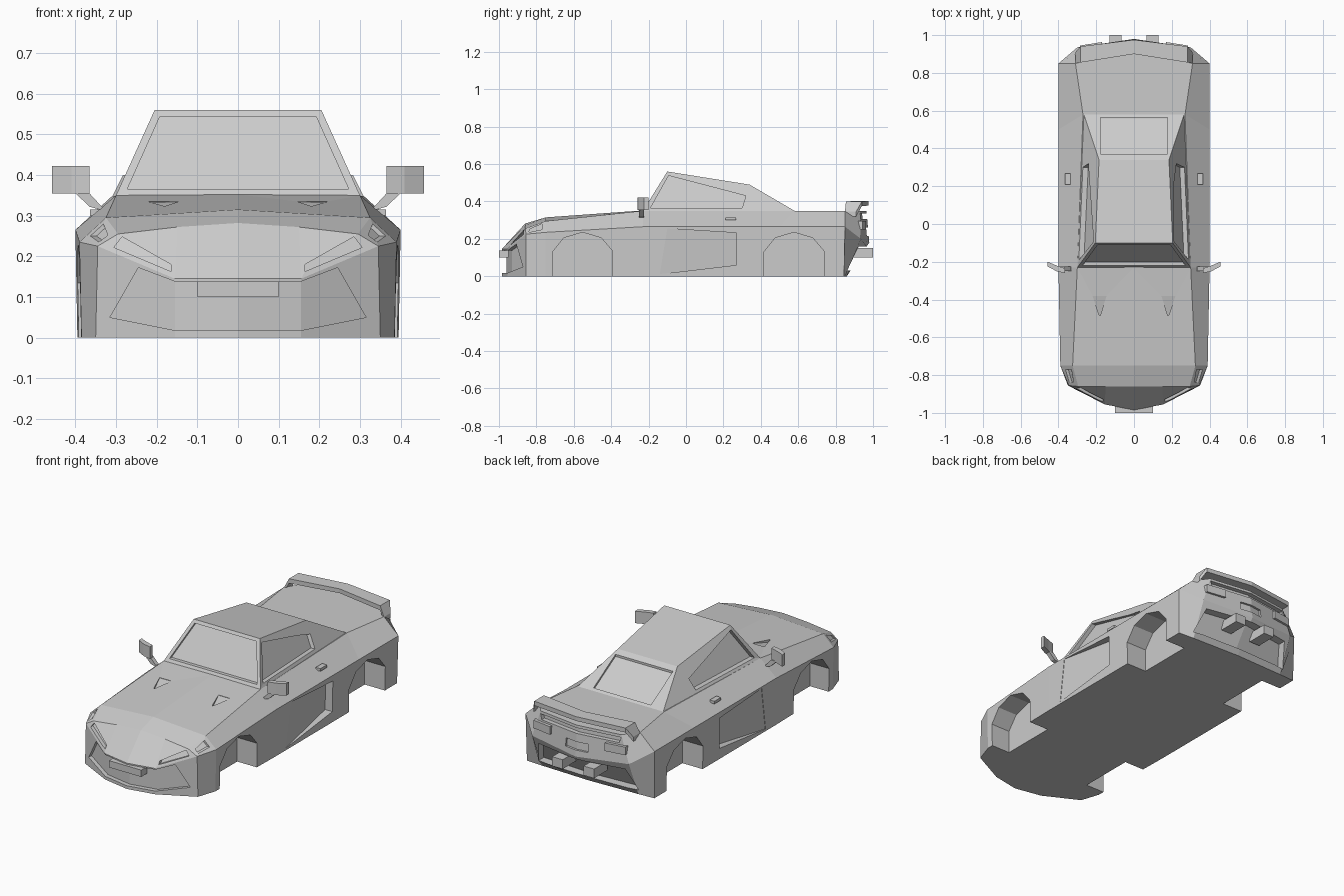
import bpy, bmesh
from mathutils import Vector

if "Cube" in bpy.data.objects:
    bpy.data.objects.remove(bpy.data.objects["Cube"])


def mesh(name, verts, faces, mirror=False):
    bm = bmesh.new()
    vs = [bm.verts.new(v) for v in verts]
    for f in faces:
        bm.faces.new([vs[i] for i in f])
    if mirror:
        bmesh.ops.mirror(bm, geom=bm.verts[:] + bm.edges[:] + bm.faces[:],
                         axis='X', merge_dist=0.0005)
    bmesh.ops.recalc_face_normals(bm, faces=bm.faces[:])
    me = bpy.data.meshes.new(name)
    bm.to_mesh(me)
    bm.free()
    ob = bpy.data.objects.new(name, me)
    bpy.context.collection.objects.link(ob)
    return ob


def loft(name, sections, mirror=False):
    """Closed skin over equal-length sections."""
    n, m = len(sections[0]), len(sections)
    faces = [(r * n + i, r * n + (i + 1) % n, (r + 1) * n + (i + 1) % n, (r + 1) * n + i)
             for r in range(m - 1) for i in range(n)]
    faces += [tuple(range(n)), tuple(range((m - 1) * n, m * n))]
    return mesh(name, [v for s in sections for v in s], faces, mirror)


def box(name, x, y, z, mirror=False):
    return loft(name, [[(a, y[0], z[0]), (a, y[1], z[0]), (a, y[1], z[1]), (a, y[0], z[1])]
                       for a in x], mirror)


def subtract(target, cutter):
    cutter.hide_render = True
    mod = target.modifiers.new("cut", 'BOOLEAN')
    mod.object, mod.solver = cutter, 'EXACT'
    bpy.context.view_layer.objects.active = target
    bpy.ops.object.modifier_apply(modifier=mod.name)
    bpy.data.objects.remove(cutter)


VIEWS = {'front': (Vector((0, 1, 0)), lambda a, b: (a, -3, b)),
         'back': (Vector((0, -1, 0)), lambda a, b: (a, 3, b)),
         'right': (Vector((-1, 0, 0)), lambda a, b: (3, a, b)),
         'top': (Vector((0, 0, -1)), lambda a, b: (a, b, 3))}


def recess(target, view, strip, depths, mirror=False):
    """Project pairs of 2D points on to the surface and sink the strip between them."""
    bpy.context.view_layer.update()
    d, place = VIEWS[view]
    sections = []
    for (p, q), depth in zip(strip, depths):
        hits = [target.ray_cast(Vector(place(*k)), d) for k in (p, q)]
        if not all(h[0] for h in hits):
            return
        a, b = hits[0][1], hits[1][1]
        sections.append([a - d * .03, b - d * .03, b + d * depth, a + d * depth])
    subtract(target, loft("cutter", sections, mirror))


# Body shell: floor, shoulder and deck outlines of the right half, nose to tail
floor = [(0, -.985, 0), (.155, -.955, 0), (.35, -.855, 0), (.385, -.75, 0), (.395, -.23, 0),
         (.395, .5, 0), (.395, .845, 0), (.3, .85, 0), (0, .86, 0)]
shoulder = [(0, -.985, .145), (.155, -.955, .145), (.345, -.855, .225), (.39, -.75, .235),
            (.4, -.23, .265), (.4, .5, .265), (.4, .85, .265), (.3, .935, .2), (0, .98, .18)]
deck = [(0, -.86, .282), (.15, -.86, .272), (.295, -.86, .255), (.325, -.75, .295),
        (.3, -.23, .35), (.27, .58, .35), (.31, .85, .348), (.25, .93, .35), (0, .965, .35)]
spine = [(0, -.75, .315), (0, -.23, .352), (0, .58, .35)]
quads = [(r + i, r + i + 1, r + i + 10, r + i + 9) for r in (0, 9) for i in range(8)]
body = mesh("body", floor + shoulder + deck + spine, quads + [
    tuple(range(9)), (18, 19, 20, 21, 27), (21, 22, 28, 27), (22, 23, 29, 28),
    (23, 24, 25, 26, 29)], mirror=True)

# Wheel arches
arch = [(-.16, -.1), (-.16, .13), (-.1, .205), (0, .235), (.1, .205), (.16, .135), (.16, -.1)]
for cy in (-.553, .577):
    subtract(body, loft("arch_cutter", [[(x, cy + y, z) for y, z in arch]
                                        for x in (.27, .5)], True))

# Grille, headlights, bonnet vents and side scoops
recess(body, 'front', [((-.315, .05), (-.245, .172)), ((-.155, .018), (-.155, .138)),
                       ((0, .018), (0, .138)), ((.155, .018), (.155, .138)),
                       ((.315, .05), (.245, .172))], [.025] * 5)
recess(body, 'front', [((.165, .163), (.165, .18)), ((.305, .222), (.285, .248))],
       [.02, .02], True)
recess(body, 'right', [((-.84, .235), (-.835, .252)), ((-.77, .25), (-.77, .28))],
       [.015, .015], True)
recess(body, 'top', [((.145, -.38), (.22, -.38)), ((.179, -.485), (.183, -.485))],
       [.002, .015], True)
recess(body, 'right', [((-.14, .012), (-.1, .255)), ((.27, .06), (.27, .232))],
       [.002, .045], True)

# Tail slot, plate recess and diffuser
for w0, w1, z0, z1, depth in ((.24, .25, .305, .335, .025), (.07, .07, .215, .26, .012),
                              (.31, .27, .03, .16, .045)):
    recess(body, 'back', [((-w0, z0), (-w1, z1)), ((0, z0), (0, z1)), ((w0, z0), (w1, z1))],
           [depth] * 3)

# Cabin with sunken windows
cabin = loft("cabin", [[(a, f, zf), (b, r, zr), (-b, r, zr), (-a, f, zf)]
                       for a, f, zf, b, r, zr in ((.3, -.23, .32, .265, .58, .32),
                                                  (.3, -.23, .35, .265, .58, .35),
                                                  (.205, -.1, .56, .185, .34, .49))])
recess(cabin, 'front', [((-.272, .366), (-.192, .544)), ((.272, .366), (.192, .544))],
       [.02, .02])
recess(cabin, 'top', [((-.178, .37), (-.178, .565)), ((.178, .37), (.178, .565))],
       [.012, .012])
recess(cabin, 'right', [((-.19, .365), (-.093, .538)), ((.3, .365), (.32, .43))],
       [.025, .025], True)

# Rear wing bridging the boot lid
loft("rear_wing", [[(x, f, b), (x, r, b), (x, r, t), (x, f, t)] for x, f, r, b, t in (
    (-.31, .85, .91, .32, .346), (-.283, .855, .94, .375, .4), (0, .9, .975, .378, .402),
    (.283, .855, .94, .375, .4), (.31, .85, .91, .32, .346))])

# Wing mirrors and their stalks
loft("mirror_head", [[(x, f, .355), (x, r, .355), (x, r, .422), (x, f, .422)]
                     for x, f, r in ((.365, -.26, -.235), (.41, -.25, -.22),
                                     (.457, -.225, -.2))], True)
loft("mirror_stalk", [[(x, -.25, z), (x, -.225, z), (x + w, -.225, z), (x + w, -.25, z)]
                      for x, z, w in ((.3, .315, .04), (.335, .322, .03), (.37, .36, .035))],
     True)

# Small fittings
box("door_handle", (.335, .364), (.21, .268), (.3, .315), True)
box("front_plate", (-.1, .1), (-1, -.95), (.1, .138))
box("exhaust_pipe", (.065, .13), (.88, 1), (.1, .152), True)
loft("tail_light", [[(x, f, .25), (x, r, .25), (x, r, .295), (x, f, .295)]
                    for x, f, r in ((.17, .9, .963), (.285, .88, .945))], True)
